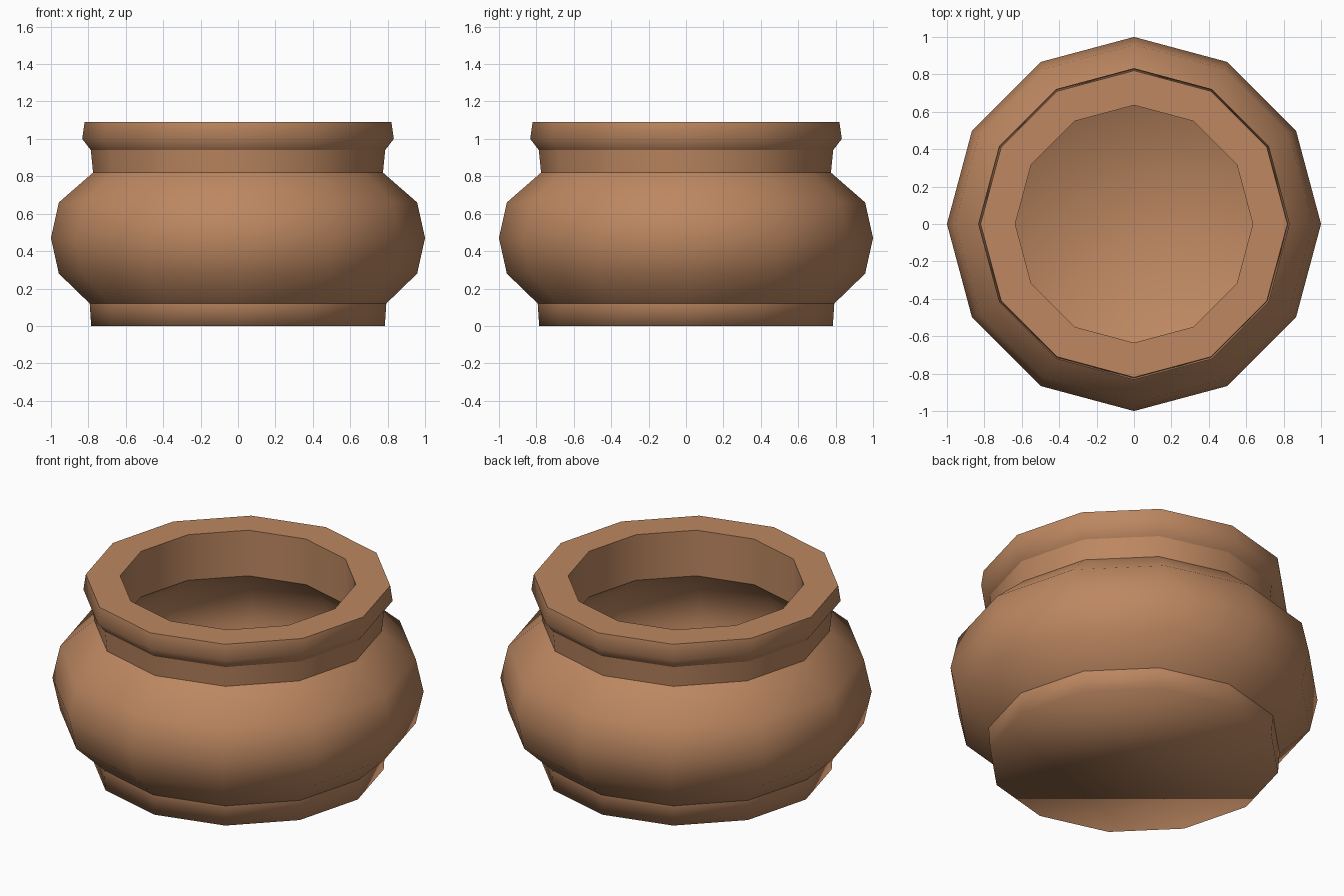
import bpy
import bmesh
import math

if "Cube" in bpy.data.objects:
    bpy.data.objects.remove(bpy.data.objects["Cube"])

SIDES = 12

# Single clay colour
clay = bpy.data.materials.new("brown clay")
clay.diffuse_color = (0.51, 0.245, 0.12, 1.0)
clay.use_nodes = True
clay.node_tree.nodes["Principled BSDF"].inputs["Base Color"].default_value = clay.diffuse_color

# Profile (radius, height, sharp ring), up the outside and down the inside
PROFILE = [
    (0.785, 0.00, False),  # foot
    (0.793, 0.12, True),
    (0.958, 0.28, False),  # belly
    (1.000, 0.47, False),
    (0.958, 0.66, False),
    (0.775, 0.82, True),   # neck
    (0.787, 0.94, True),
    (0.833, 1.00, False),  # rim
    (0.820, 1.09, True),
    (0.635, 1.09, True),   # mouth
    (0.635, 0.82, True),   # inside of the neck
    (0.815, 0.66, False),  # inside of the belly
    (0.855, 0.47, False),
    (0.815, 0.28, False),
    (0.650, 0.12, False),  # inner floor
]


def lathe(name, profile, material):
    """Revolve a profile around z, with flat caps at both ends."""
    bm = bmesh.new()
    rings = []
    for r, z, _ in profile:
        rings.append([bm.verts.new((r * math.cos(2 * math.pi * i / SIDES),
                                    r * math.sin(2 * math.pi * i / SIDES), z))
                      for i in range(SIDES)])
    for a, b in zip(rings, rings[1:]):
        for i in range(SIDES):
            j = (i + 1) % SIDES
            bm.faces.new((a[i], a[j], b[j], b[i]))
    bm.faces.new(rings[0][::-1])
    bm.faces.new(rings[-1])
    for f in bm.faces:
        f.smooth = True
    # Creases where the parts of the pot meet
    for ring, (_, _, sharp) in zip(rings, profile):
        if sharp:
            for i in range(SIDES):
                bm.edges.get((ring[i], ring[(i + 1) % SIDES])).smooth = False
    mesh = bpy.data.meshes.new(name)
    bm.to_mesh(mesh)
    bm.free()
    mesh.materials.append(material)
    obj = bpy.data.objects.new(name, mesh)
    bpy.context.collection.objects.link(obj)
    return obj


lathe("clay_pot", PROFILE, clay)
